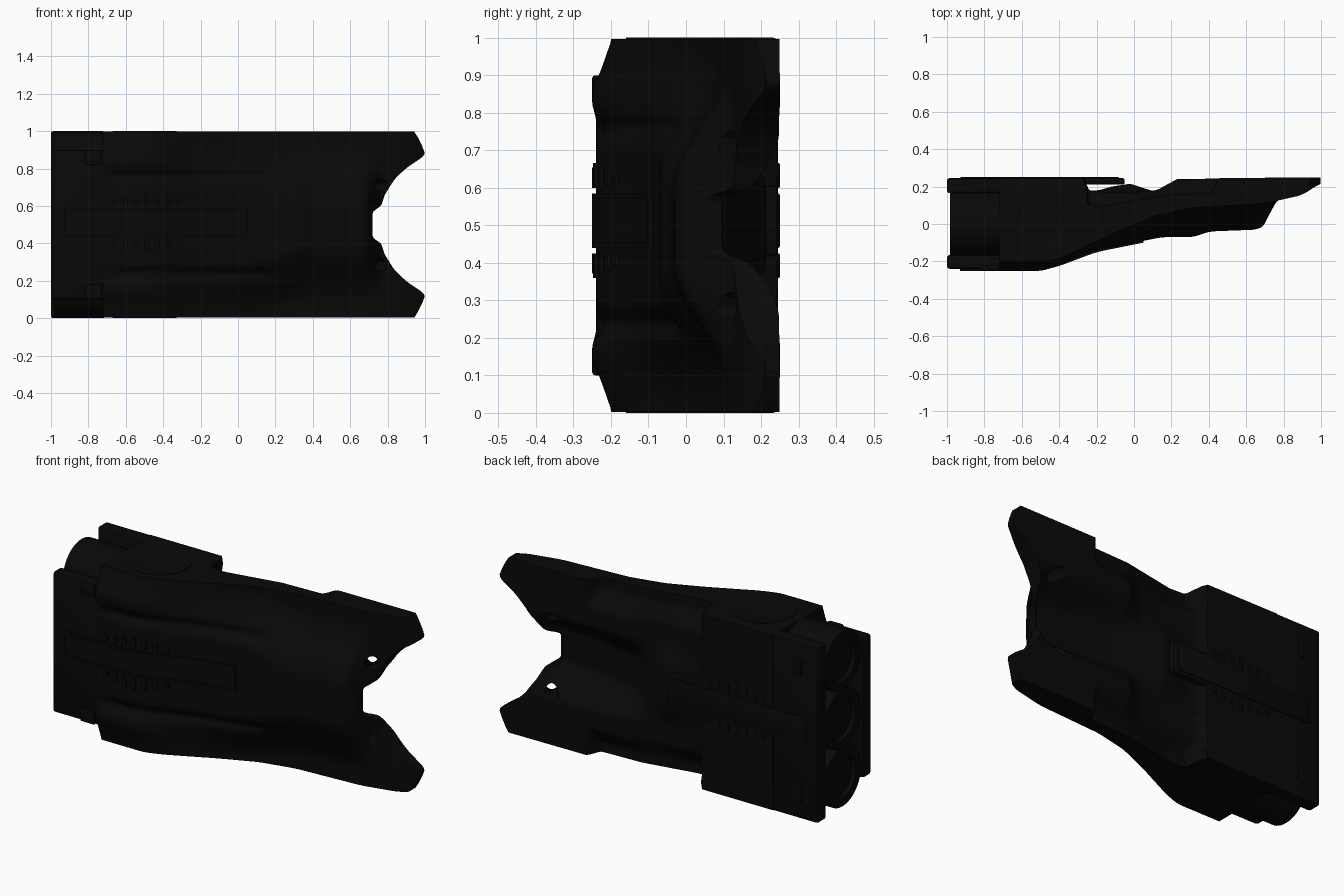
import bpy, bmesh, math
from mathutils import Vector

if "Cube" in bpy.data.objects:
    bpy.data.objects.remove(bpy.data.objects["Cube"])

mat = bpy.data.materials.new("near_black")
mat.diffuse_color = (0.0025, 0.0025, 0.0025, 1)
mat.use_nodes = True
mat.node_tree.nodes["Principled BSDF"].inputs["Base Color"].default_value = mat.diffuse_color


def lerp(pts, x):
    if x <= pts[0][0]:
        return pts[0][1]
    for (a, p), (b, q) in zip(pts, pts[1:]):
        if x <= b:
            return p + (q - p) * (x - a) / (b - a)
    return pts[-1][1]


def soft(pts, x, w=0.03):
    return sum(lerp(pts, x + k * w / 2) for k in (-2, -1, 0, 1, 2)) / 5


def step(a, b, v):
    k = min(1, max(0, (v - a) / (b - a)))
    return k * k * (3 - 2 * k)


# profile curves along the length: centre spine, ridges, outer rails, forked end
FRONT_MID = [(-.5, -.24), (-.4, -.215), (-.2, -.14), (0, -.1), (.15, -.07), (.32, -.07),
             (.4, -.04), (.66, -.03), (.715, 0), (.74, .12), (.85, .15), (1, .23)]
FRONT_RAIL = [(-.45, -.2), (-.35, -.165), (-.1, -.045), (.1, .04), (.3, .085), (.7, .11),
              (.9, .155), (1, .22)]
BACK_MID = [(-.26, .245), (-.25, .18), (-.19, .18), (-.12, .2), (-.02, .215), (.12, .17), (.25, .13),
            (.5, .09), (.71, .08), (.78, .19), (1, .25)]
BACK_RIDGE = [(-.26, .245), (-.25, .18), (-.15, .17), (0, .17), (.12, .18), (.23, .24), (1, .25)]
BACK_RAIL = [(-.26, .245), (-.25, .1), (-.15, .095), (.17, .155), (.42, .165), (.45, .245), (1, .25)]
END = [(0, .72), (.07, .72), (.1, .765), (.16, .785), (.2, .81), (.24, .835), (.28, .875), (.31, .91),
       (.34, .955), (.36, .985), (.38, 1), (.42, .985), (.47, .96), (.5, .94)]


def front(x, z):
    t = abs(z - .5)
    mid, rail = soft(FRONT_MID, x), soft(FRONT_RAIL, x)
    k = step(-.42, -.25, x)
    chamfer = min(1, max(0, (t - .375) / .115))
    arc = step(0, .4, x)
    side = step(.2 - .1 * arc, .48 - .06 * arc, t)
    y = mid + (rail - mid) * (k * side + (1 - k) * chamfer)
    y += .025 * math.exp(-((t - .26) / .03) ** 2) * step(-.75, -.6, x) * (1 - step(.1, .25, x))
    y -= .012 * math.exp(-((t - .34) / .04) ** 2) * (1 - step(-.5, -.3, x))
    return max(y, -.25)


def back(x, z):
    t = abs(z - .5)
    mid, ridge, rail = (soft(p, x, .006) for p in (BACK_MID, BACK_RIDGE, BACK_RAIL))
    y = mid + (ridge - mid) * step(.08, .25, t)
    y += (rail - y) * step(.33, .45, t)
    return max(y, front(x, z) + .02)


def finish(name, bm):
    bmesh.ops.recalc_face_normals(bm, faces=bm.faces)
    me = bpy.data.meshes.new(name)
    bm.to_mesh(me)
    bm.free()
    me.materials.append(mat)
    ob = bpy.data.objects.new(name, me)
    bpy.context.collection.objects.link(ob)
    bpy.ops.object.select_all(action='DESELECT')
    ob.select_set(True)
    bpy.context.view_layer.objects.active = ob
    bpy.ops.object.shade_smooth_by_angle(angle=math.radians(40))
    return ob


def sheet(name, x0, x1, z0, z1, ya, yb, nx, nz):
    """Closed slab between two surfaces; x1 may depend on z."""
    bm = bmesh.new()
    layers = []
    for fn in (ya, yb):
        rows = []
        for j in range(nz + 1):
            z = z0 + (z1 - z0) * j / nz
            xe = x1(z) if callable(x1) else x1
            xs = [x0 + (xe - x0) * i / nx for i in range(nx + 1)]
            rows.append([bm.verts.new((x, fn(x, z), z)) for x in xs])
        layers.append(rows)
    for r in layers:
        for j in range(nz):
            for i in range(nx):
                bm.faces.new((r[j][i], r[j][i + 1], r[j + 1][i + 1], r[j + 1][i]))
    a, b = layers
    for j in (0, nz):
        for i in range(nx):
            bm.faces.new((a[j][i], a[j][i + 1], b[j][i + 1], b[j][i]))
    for i in (0, nx):
        for j in range(nz):
            bm.faces.new((a[j][i], a[j + 1][i], b[j + 1][i], b[j][i]))
    return finish(name, bm)


def box(name, x, y, z, bevel=.012):
    bm = bmesh.new()
    bmesh.ops.create_cube(bm, size=1)
    for v in bm.verts:
        for k, (lo, hi) in enumerate((x, y, z)):
            v.co[k] = (lo + hi) / 2 + v.co[k] * (hi - lo)
    bmesh.ops.bevel(bm, geom=bm.edges[:], offset=bevel, segments=2, affect='EDGES', profile=.5)
    return finish(name, bm)


def cylinder(name, p, axis, r, length, segs=40, recess=0):
    bm = bmesh.new()
    bmesh.ops.create_cone(bm, cap_ends=True, segments=segs, radius1=r, radius2=r, depth=length)
    if recess:
        bm.faces.ensure_lookup_table()
        cap = max(bm.faces, key=lambda f: f.calc_center_median().z)
        bmesh.ops.inset_region(bm, faces=[cap], thickness=r * .3)
        bmesh.ops.inset_region(bm, faces=[cap], thickness=.005)
        for v in cap.verts:
            v.co.z -= recess
    ob = finish(name, bm)
    ob.rotation_euler = Vector(axis).to_track_quat('Z', 'Y').to_euler()
    ob.location = p
    return ob


# main shell with forked end
body = sheet("main_shell", -.72, lambda z: soft(END, abs(z - .5), .008), .003, .997, front, back, 130, 100)

# slanted openings beside the fork
for s in (-1, 1):
    cut = cylinder("fork_opening_cutter", (.745, .14, .5 + s * .215), (.57, -.82, 0), .036, .4, 20)
    cut.hide_render = True
    cut.hide_viewport = True
    m = body.modifiers.new("opening", 'BOOLEAN')
    m.operation, m.object, m.solver = 'DIFFERENCE', cut, 'EXACT'

# rear plates and the back spine tongue
box("front_plate", (-1, -.71), (-.24, -.165), (.1, .9), .015)
box("back_plate", (-1, -.71), (.165, .245), (0, 1), .012)
box("back_spine_tongue", (-.28, -.05), (.21, .245), (.42, .605), .01)

# three round barrels between the plates
for z in (.17, .5, .83):
    cylinder("rear_barrel", (-.85, 0, z), (-1, 0, 0), .167, .27, recess=.02)

# thin round discs with rims on both narrow sides
for z, s in ((0, -1), (1, 1)):
    cylinder("side_disc", (-.5, .01, z - s * .004), (0, 0, s), .17, .008, recess=.003)


def raised(h):
    return lambda x, z: front(x, .5) - h


# long centre bar and its frame, following the front surface
sheet("front_bar", -.93, .05, .455, .57, raised(.004), raised(-.006), 40, 1)
for z0, z1 in ((.44, .455), (.57, .585)):
    sheet("front_bar_frame", -.93, .05, z0, z1, raised(.01), raised(-.006), 40, 1)
for x in (-.93, .035):
    sheet("front_bar_end", x, x + .015, .44, .585, raised(.01), raised(-.006), 2, 1)
box("back_bar", (-.93, -.08), (.235, .25), (.44, .585), .004)

# cooling fins on both broad faces
for i in range(7):
    x = -.67 + .057 * i
    h = .03 + .012 * (3 - abs(i - 3))
    for z0, z1 in ((.6, .6 + h), (.425 - h, .425)):
        sheet("front_fin", x, x + .022, z0, z1, raised(.01), raised(-.006), 2, 1)
        box("back_fin", (x, x + .022), (.238, .25), (z0, z1), .003)

# small clamps near the rear corners
for s in (-1, 1):
    z = .5 + s * .36
    box("front_clamp", (-.82, -.73), (-.25, -.225), (z - .04, z + .04), .008)
    box("back_clamp", (-.9, -.86), (.235, .25), (z - .05, z + .05), .004)
